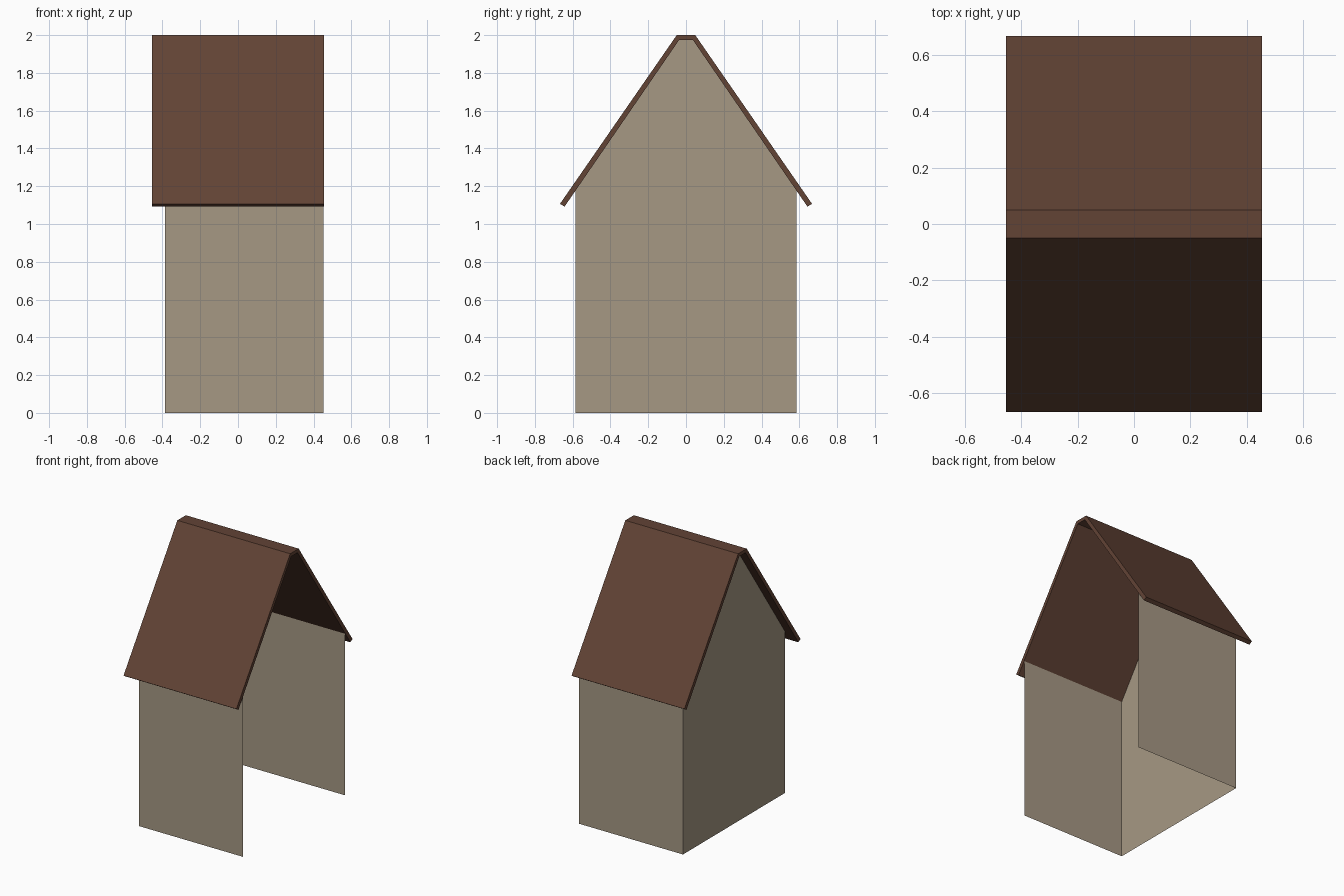
import bpy

if "Cube" in bpy.data.objects:
    bpy.data.objects.remove(bpy.data.objects["Cube"])


def srgb(r, g, b):
    lin = lambda c: c / 12.92 if c <= 0.04045 else ((c + 0.055) / 1.055) ** 2.4
    return tuple(lin(c / 255) for c in (r, g, b)) + (1.0,)


def material(name, rgb):
    m = bpy.data.materials.new(name)
    m.diffuse_color = srgb(*rgb)
    m.use_nodes = True
    m.node_tree.nodes["Principled BSDF"].inputs["Base Color"].default_value = m.diffuse_color
    return m


def add_mesh(name, verts, faces, mat):
    me = bpy.data.meshes.new(name)
    me.from_pydata(verts, [], faces)
    me.materials.append(mat)
    ob = bpy.data.objects.new(name, me)
    bpy.context.collection.objects.link(ob)
    return ob


plaster = material("taupe plaster", (166, 152, 132))
shingle = material("brown roof", (98, 67, 53))

X_ROOF = 0.454              # half length of the roof
X_GABLE, X_OPEN = -0.386, 0.452
Y_WALL, Z_EAVE = 0.586, 1.177

# Roof: thin angled band with a flat ridge, open underneath
half_outer = [(0.667, 1.107), (0.049, 2.0)]
half_inner = [(0.643, 1.092), (0.036, 1.975)]
mirror = lambda pts: [(-y, z) for y, z in reversed(pts)]
outer = half_outer + mirror(half_outer)
inner = half_inner + mirror(half_inner)
n = len(outer)
verts = [(x, y, z) for x in (-X_ROOF, X_ROOF) for y, z in outer + inner]
o0, i0, o1, i1 = 0, n, 2 * n, 3 * n
faces = []
for k in range(n - 1):
    faces += [
        (o0 + k, o0 + k + 1, o1 + k + 1, o1 + k),    # outer skin
        (i0 + k, i1 + k, i1 + k + 1, i0 + k + 1),    # underside
        (o0 + k, i0 + k, i0 + k + 1, o0 + k + 1),    # left verge
        (o1 + k, o1 + k + 1, i1 + k + 1, i1 + k),    # right verge
    ]
e = n - 1
faces += [(o0, o1, i1, i0), (o0 + e, i0 + e, i1 + e, o1 + e)]  # eave edges
add_mesh("roof", verts, faces, shingle)

# Front and back walls: single sheets, right end left open
for name, s in (("front_wall", -1), ("back_wall", 1)):
    y = s * Y_WALL
    quad = [(X_GABLE, y, 0), (X_OPEN, y, 0), (X_OPEN, y, Z_EAVE), (X_GABLE, y, Z_EAVE)]
    add_mesh(name, quad, [(0, 1, 2, 3) if s < 0 else (3, 2, 1, 0)], plaster)

# Left gable wall: reaches up to the underside of the ridge
half = [(Y_WALL, 0), (Y_WALL, Z_EAVE), half_inner[1]]
gable = [(X_GABLE, y, z) for y, z in half + mirror(half)]
add_mesh("gable_wall", gable, [tuple(reversed(range(len(gable))))], plaster)
